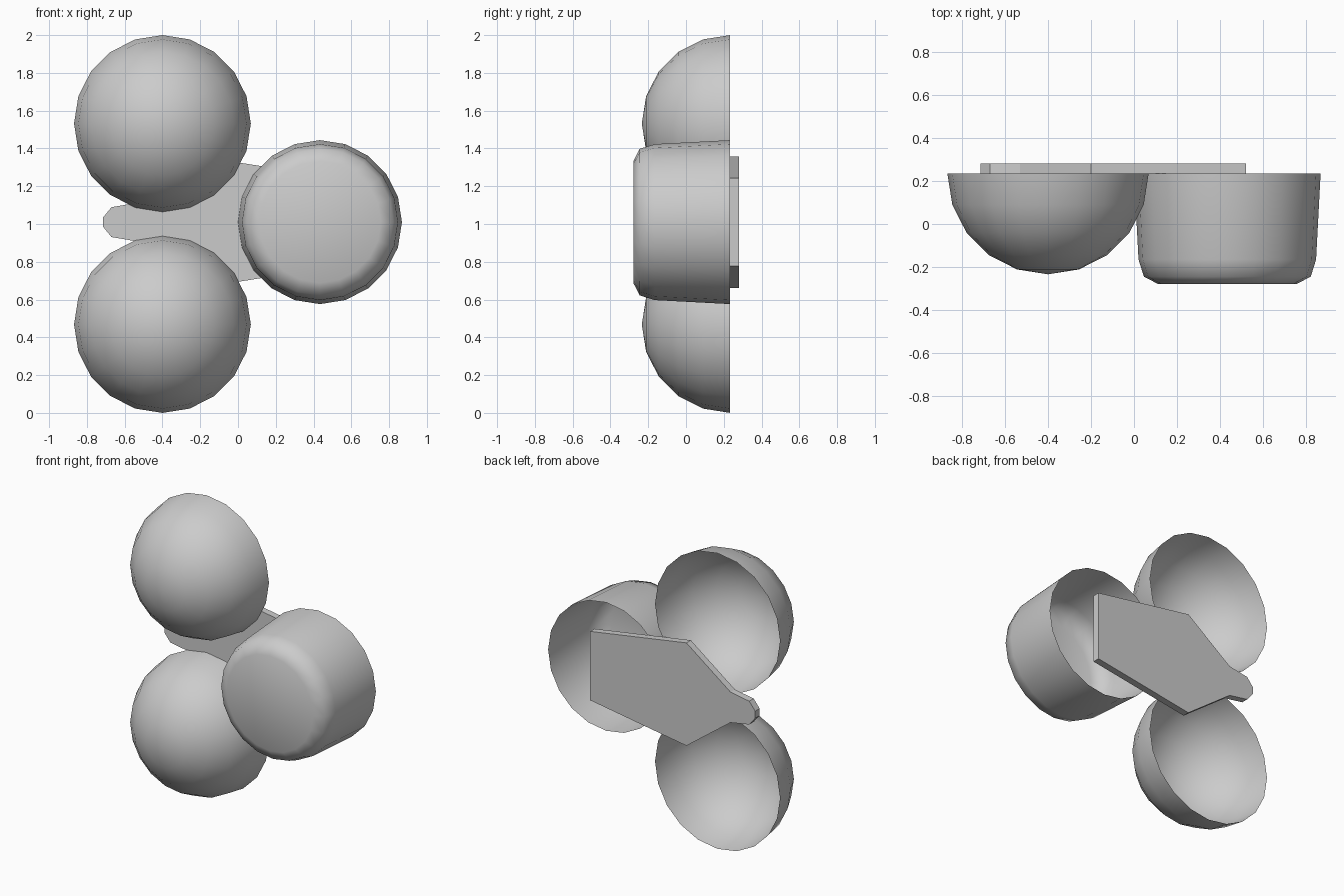
import bpy, bmesh, math

if "Cube" in bpy.data.objects:
    bpy.data.objects.remove(bpy.data.objects["Cube"])

SIDES = 20
RIM_Y = 0.234


def finish(bm, name, smooth):
    bmesh.ops.recalc_face_normals(bm, faces=bm.faces)
    mesh = bpy.data.meshes.new(name)
    bm.to_mesh(mesh)
    bm.free()
    obj = bpy.data.objects.new(name, mesh)
    bpy.context.collection.objects.link(obj)
    for p in mesh.polygons:
        p.use_smooth = smooth
    return obj


def open_shell(name, cx, cz, profile):
    """Lathe (radius, y) points around a y axis, closed only at the front."""
    bm = bmesh.new()
    rings = []
    for r, y in profile:
        ring = []
        for i in range(SIDES):
            a = 2 * math.pi * i / SIDES
            ring.append(bm.verts.new((cx + r * math.cos(a), y, cz + r * math.sin(a))))
        rings.append(ring)
    for a, b in zip(rings, rings[1:]):
        for i in range(SIDES):
            j = (i + 1) % SIDES
            bm.faces.new((a[i], a[j], b[j], b[i]))
    bm.faces.new(rings[-1])
    bmesh.ops.remove_doubles(bm, verts=bm.verts, dist=1e-5)
    obj = finish(bm, name, True)
    # make sure normals of the open shell face outwards (front cap towards -y)
    cap = min(obj.data.polygons, key=lambda p: p.center.y)
    if cap.normal.y > 0:
        obj.data.flip_normals()
    return obj


def dome(name, cx, cz, radius):
    bm = bmesh.new()
    bmesh.ops.create_uvsphere(bm, u_segments=SIDES, v_segments=10, radius=radius)
    # keep the upper half, then turn its pole to the front
    bmesh.ops.delete(bm, geom=[v for v in bm.verts if v.co.z < -1e-4], context='VERTS')
    for v in bm.verts:
        x, y, z = v.co
        v.co = (cx + x, RIM_Y - z, cz + y)
    obj = finish(bm, name, True)
    front = min(obj.data.polygons, key=lambda p: p.center.y)
    if front.normal.y > 0:
        obj.data.flip_normals()
    return obj


# two hollow half-spheres
dome("upper_dome", -0.40, 1.532, 0.468)
dome("lower_dome", -0.40, 0.468, 0.468)

# hollow tapered cup with rounded front edge
open_shell("round_cup", 0.434, 1.01,
           [(0.434, RIM_Y), (0.413, -0.165), (0.388, -0.245), (0.322, -0.279)])

# mounting plate behind, mirrored about its middle line
half = [(0.52, 0.233), (-0.20, 0.348), (-0.53, 0.103), (-0.67, 0.079), (-0.715, 0.024)]
outline = half + [(x, -h) for x, h in reversed(half)]
bm = bmesh.new()
face = bm.faces.new([bm.verts.new((x, RIM_Y, 1.01 + h)) for x, h in outline])
ext = bmesh.ops.extrude_face_region(bm, geom=[face], use_keep_orig=True)
for v in ext["geom"]:
    if isinstance(v, bmesh.types.BMVert):
        v.co.y = 0.281
finish(bm, "back_plate", False)
